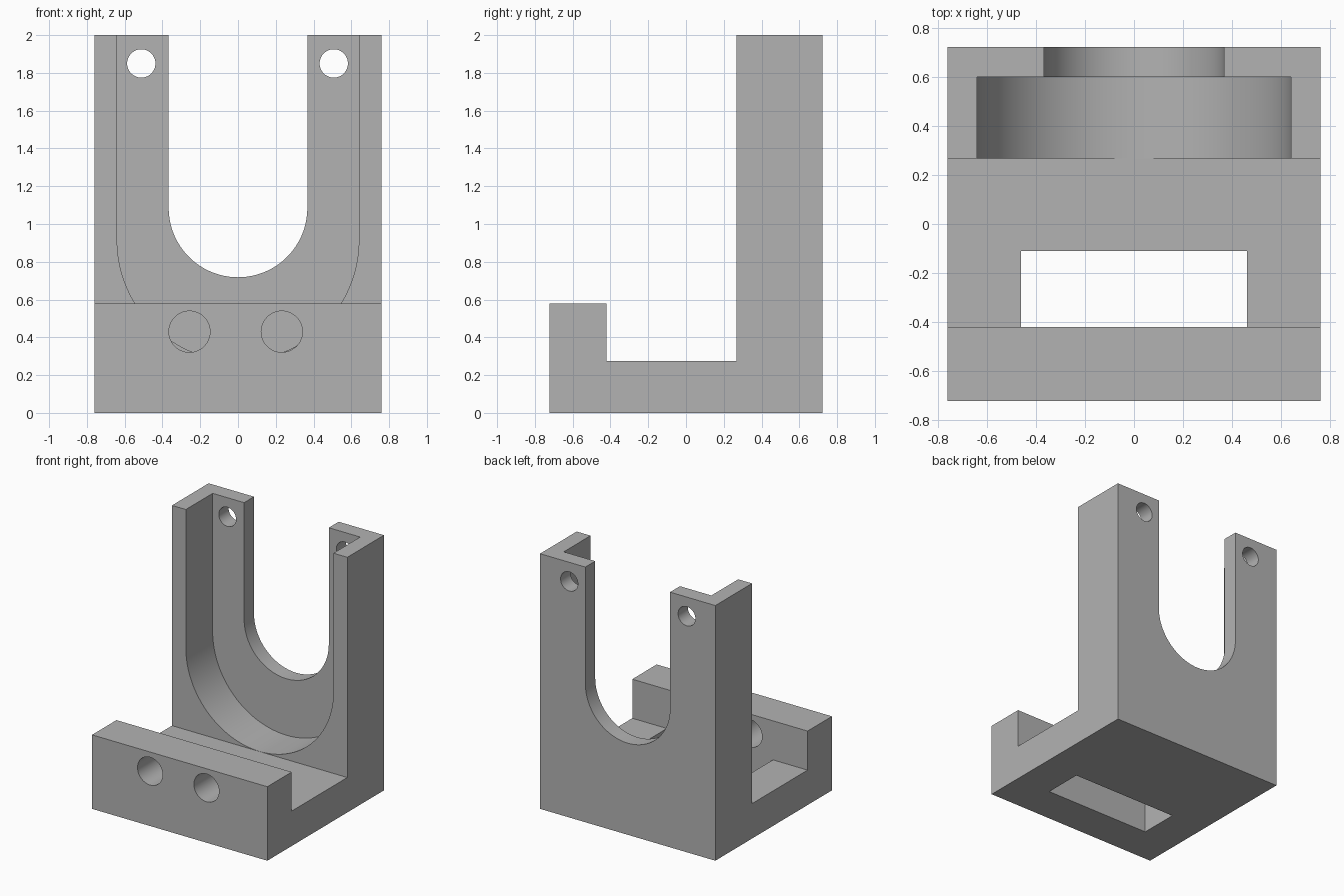
import bpy
import bmesh
from math import cos, sin, pi, radians
from mathutils import Vector

cube = bpy.data.objects.get("Cube")
if cube:
    bpy.data.objects.remove(cube, do_unlink=True)

# Single grey material
grey = bpy.data.materials.new("plain grey")
grey.use_nodes = True
colour = (0.45, 0.45, 0.45, 1)
grey.diffuse_color = colour
grey.node_tree.nodes["Principled BSDF"].inputs["Base Color"].default_value = colour


def prism(name, points, offset):
    """Extrude a closed planar outline by an offset vector."""
    bm = bmesh.new()
    face = bm.faces.new([bm.verts.new(p) for p in points])
    result = bmesh.ops.extrude_face_region(bm, geom=[face])
    moved = [v for v in result["geom"] if isinstance(v, bmesh.types.BMVert)]
    bmesh.ops.translate(bm, verts=moved, vec=Vector(offset))
    bmesh.ops.recalc_face_normals(bm, faces=bm.faces)
    mesh = bpy.data.meshes.new(name)
    bm.to_mesh(mesh)
    bm.free()
    obj = bpy.data.objects.new(name, mesh)
    bpy.context.collection.objects.link(obj)
    mesh.materials.append(grey)
    return obj


def u_slot(name, radius, centre_z, y0, y1):
    """U-shaped cutter, open at the top."""
    steps = 64
    arc = [(radius * cos(pi + pi * i / steps), y0,
            centre_z + radius * sin(pi + pi * i / steps)) for i in range(steps + 1)]
    return prism(name, arc + [(radius, y0, 2.2), (-radius, y0, 2.2)], (0, y1 - y0, 0))


def round_hole(name, x, z, radius, y0, y1):
    steps = 48
    ring = [(x + radius * cos(2 * pi * i / steps), y0,
             z + radius * sin(2 * pi * i / steps)) for i in range(steps)]
    return prism(name, ring, (0, y1 - y0, 0))


# Body: front lip, floor and tall back wall as one side profile
half, front, back = 0.76, -0.722, 0.722
lip, wall, floor = -0.42, 0.268, 0.274
profile = [(front, 0), (back, 0), (back, 2), (wall, 2), (wall, floor),
           (lip, floor), (lip, 0.58), (front, 0.58)]
bracket = prism("bracket", [(-half, y, z) for y, z in profile], (2 * half, 0, 0))

# Cutters: stepped U recess, floor window, lip holes and mounting holes
cutters = [
    u_slot("recess_cutter", 0.64, 0.915, 0.1, 0.6),
    u_slot("opening_cutter", 0.367, 1.085, 0.5, 0.9),
    prism("window_cutter", [(-0.46, lip, -0.2), (0.46, lip, -0.2),
                            (0.46, -0.11, -0.2), (-0.46, -0.11, -0.2)], (0, 0, 0.6)),
    round_hole("left_lip_hole", 0.232, 0.43, 0.109, -0.9, -0.2),
    round_hole("right_lip_hole", -0.257, 0.43, 0.109, -0.9, -0.2),
    round_hole("left_mount_hole", 0.507, 1.85, 0.075, 0.5, 0.9),
    round_hole("right_mount_hole", -0.512, 1.85, 0.075, 0.5, 0.9),
]

bpy.ops.object.select_all(action="DESELECT")
bpy.context.view_layer.objects.active = bracket
bracket.select_set(True)
for cutter in cutters:
    cutter.hide_render = True
    mod = bracket.modifiers.new(cutter.name, "BOOLEAN")
    mod.operation = "DIFFERENCE"
    mod.solver = "EXACT"
    mod.object = cutter
    bpy.ops.object.modifier_apply(modifier=mod.name)
    bpy.data.objects.remove(cutter, do_unlink=True)

bpy.ops.object.shade_smooth_by_angle(angle=radians(25))
